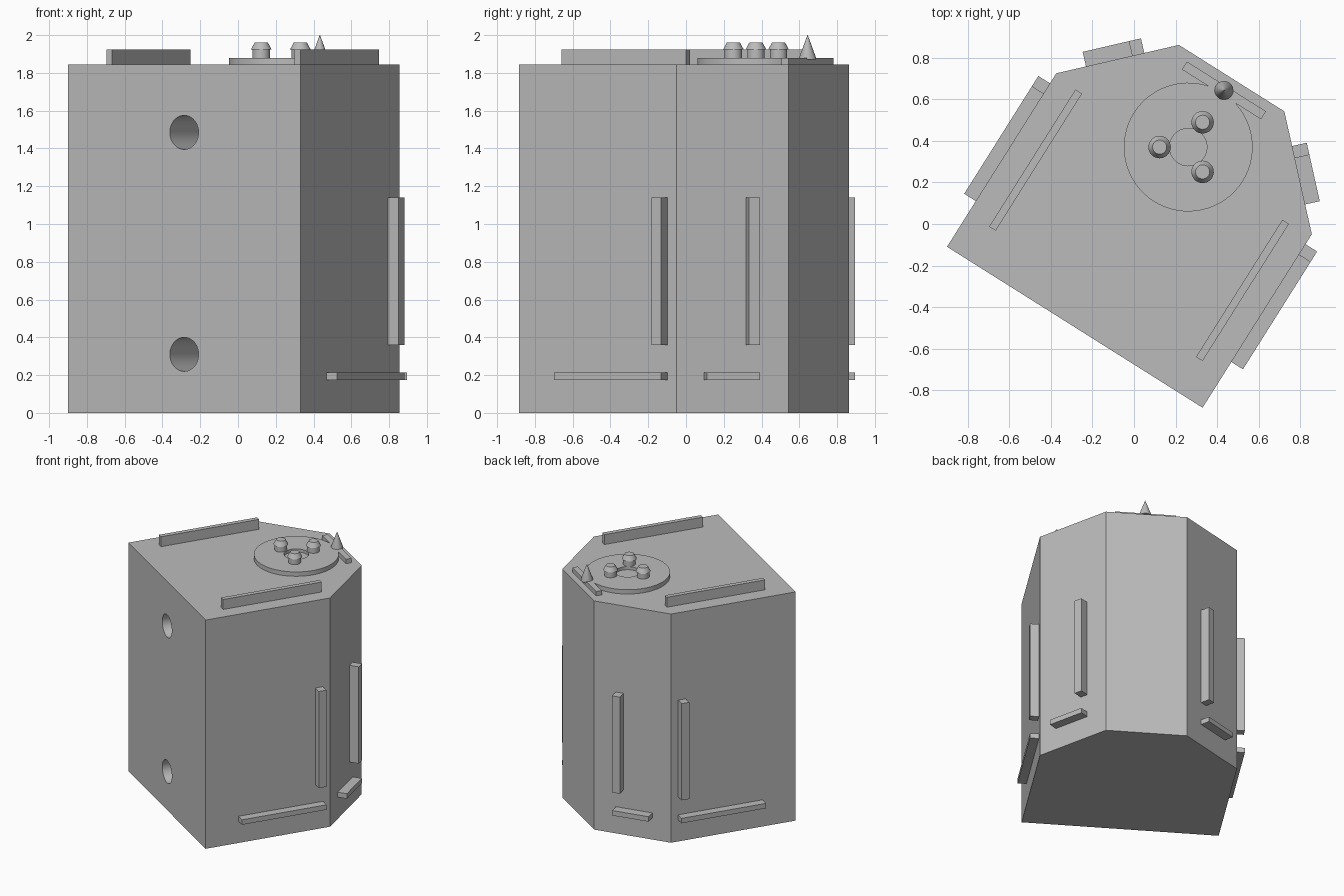
import bpy, bmesh, math
from mathutils import Matrix, Vector

if "Cube" in bpy.data.objects:
    bpy.data.objects.remove(bpy.data.objects["Cube"], do_unlink=True)

grey = bpy.data.materials.new("plain_grey")
grey.use_nodes = True
grey.diffuse_color = (0.5, 0.5, 0.5, 1)
grey.node_tree.nodes["Principled BSDF"].inputs["Base Color"].default_value = (0.5, 0.5, 0.5, 1)

# The housing is built in its own frame: origin mid front, y towards its back
FRAME = Matrix.Translation((-0.285, -0.497, 0)) @ Matrix.Rotation(math.radians(-32.2), 4, 'Z')
HALF, SIDE, BACK, BACK_HALF, TOP, PLATE = 0.727, 0.987, 1.417, 0.30, 1.845, 1.88
DIAL = 1.025


def finish(name, bm, matrix=None):
    bm.transform(FRAME @ (matrix or Matrix.Identity(4)))
    bmesh.ops.recalc_face_normals(bm, faces=bm.faces)
    mesh = bpy.data.meshes.new(name)
    bm.to_mesh(mesh)
    bm.free()
    mesh.materials.append(grey)
    obj = bpy.data.objects.new(name, mesh)
    bpy.context.collection.objects.link(obj)
    return obj


def box(name, lo, hi, matrix=None):
    bm = bmesh.new()
    lo, hi = Vector(lo), Vector(hi)
    size = hi - lo
    bmesh.ops.create_cube(bm, size=1,
                          matrix=Matrix.Translation((lo + hi) / 2) @ Matrix.Diagonal((*size, 1)))
    return finish(name, bm, matrix)


def lathe(name, profile, matrix=None, sides=32):
    """Closed turned shape from (radius, height) pairs."""
    bm = bmesh.new()
    rings = []
    for r, z in profile:
        rings.append([bm.verts.new((r * math.cos(a), r * math.sin(a), z))
                      for a in (math.tau * i / sides for i in range(sides))])
    for low, high in zip(rings, rings[1:]):
        for i in range(sides):
            j = (i + 1) % sides
            bm.faces.new((low[i], low[j], high[j], high[i]))
    bm.faces.new(rings[0][::-1])
    bm.faces.new(rings[-1])
    return finish(name, bm, matrix)


def cut(obj, cutter):
    mod = obj.modifiers.new("cut", 'BOOLEAN')
    mod.operation, mod.solver, mod.object = 'DIFFERENCE', 'EXACT', cutter
    cutter.hide_render = True
    bpy.context.view_layer.update()
    deps = bpy.context.evaluated_depsgraph_get()
    mesh = bpy.data.meshes.new_from_object(obj.evaluated_get(deps))
    obj.modifiers.clear()
    obj.data = mesh
    bpy.data.objects.remove(cutter, do_unlink=True)


def smooth(*objs):
    bpy.ops.object.select_all(action='DESELECT')
    for o in objs:
        o.select_set(True)
    bpy.context.view_layer.objects.active = objs[0]
    bpy.ops.object.shade_smooth_by_angle(angle=math.radians(30))


# Six-sided housing
bm = bmesh.new()
outline = [(-HALF, 0), (HALF, 0), (HALF, SIDE), (BACK_HALF, BACK), (-BACK_HALF, BACK), (-HALF, SIDE)]
base = bm.faces.new([bm.verts.new((x, y, 0)) for x, y in outline])
ext = bmesh.ops.extrude_face_region(bm, geom=[base])
bmesh.ops.translate(bm, vec=(0, 0, TOP),
                    verts=[g for g in ext["geom"] if isinstance(g, bmesh.types.BMVert)])
housing = finish("housing", bm)

# Round holes in the front
for z in (0.31, 1.485):
    place = Matrix.Translation((0, 0, z)) @ Matrix.Rotation(-math.pi / 2, 4, 'X')
    cut(housing, lathe("hole_cutter", [(0.09, -0.1), (0.09, 0.5)], place, 48))

# Raised strips, mirrored left and right
slant = Vector((BACK_HALF - HALF, BACK - SIDE))
corner = (Matrix.Translation((HALF, SIDE, 0))
          @ Matrix.Rotation(math.atan2(slant.y, slant.x) - math.pi / 2, 4, 'Z'))
for side, word in ((1, "left"), (-1, "right")):
    mirror = Matrix.Diagonal((side, 1, 1, 1))
    box(word + "_side_upright", (HALF - 0.01, 0.87, 0.36), (0.793, 0.93, 1.14), mirror)
    box(word + "_side_rail", (HALF - 0.01, 0.26, 0.175), (0.793, 0.93, 0.215), mirror)
    box(word + "_corner_upright", (-0.01, 0.375, 0.36), (0.072, 0.435, 1.14), mirror @ corner)
    box(word + "_corner_rail", (-0.01, 0.147, 0.175), (0.072, 0.435, 0.215), mirror @ corner)
    box(word + "_top_rail", (0.57, 0.19, TOP - 0.01), (0.607, 0.97, 1.925), mirror)

# Dial plate with a sunken centre
centre = Matrix.Translation((0, DIAL, 0))
dial = lathe("dial_plate", [(0.31, TOP - 0.01), (0.31, PLATE)], centre, 64)
cut(dial, lathe("dial_cutter", [(0.09, TOP + 0.01), (0.09, 2)], centre, 48))

# Three knobs around the dial
knobs = []
for i in range(3):
    turn = Matrix.Rotation(math.radians(212.2 + 120 * i), 4, 'Z')
    knobs.append(lathe("knob_%d" % (i + 1),
                       [(0.046, PLATE - 0.01), (0.046, 1.925), (0.054, 1.925), (0.034, 1.962)],
                       centre @ turn @ Matrix.Translation((0.138, 0, 0))))

# Pointer bar and spike behind the dial
box("pointer_bar", (-0.225, 1.325, TOP - 0.01), (0.225, 1.37, PLATE))
spike = lathe("pointer_spike", [(0.045, PLATE - 0.01), (0.045, PLATE), (0.001, 2.0)],
              Matrix.Translation((0, 1.348, 0)))
smooth(housing, dial, spike, *knobs)
